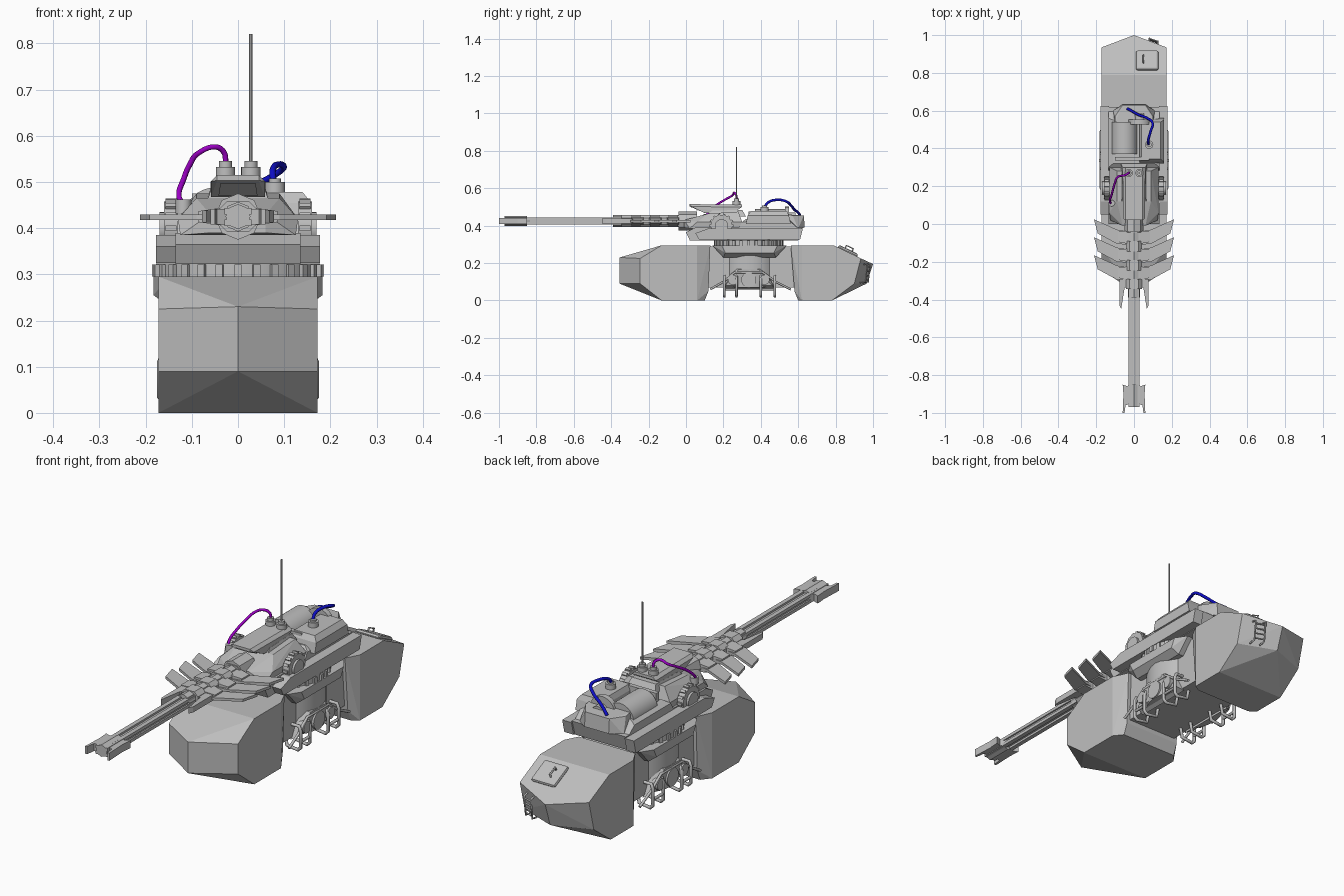
import bpy, bmesh, math
from mathutils import Vector, Matrix

if "Cube" in bpy.data.objects:
    bpy.data.objects.remove(bpy.data.objects["Cube"])


def material(name, rgb):
    m = bpy.data.materials.new(name)
    m.diffuse_color = (*rgb, 1)
    m.use_nodes = True
    m.node_tree.nodes["Principled BSDF"].inputs["Base Color"].default_value = m.diffuse_color
    return m


GREY = material("armor_grey", (0.52, 0.52, 0.52))
PURPLE = material("purple_cable", (0.33, 0.0, 0.55))
BLUE = material("blue_cable", (0.004, 0.004, 0.55))


def finish(name, bm, mat=GREY, smooth=False):
    bmesh.ops.recalc_face_normals(bm, faces=bm.faces)
    me = bpy.data.meshes.new(name)
    bm.to_mesh(me)
    bm.free()
    me.materials.append(mat)
    ob = bpy.data.objects.new(name, me)
    bpy.context.collection.objects.link(ob)
    if smooth:
        bpy.ops.object.select_all(action='DESELECT')
        ob.select_set(True)
        bpy.context.view_layer.objects.active = ob
        bpy.ops.object.shade_smooth_by_angle(angle=math.radians(35))
    return ob


def hull(name, pts, both=False):
    """Convex solid; with both=True every point is mirrored across x."""
    bm = bmesh.new()
    pts = list(pts) + ([(-x, y, z) for x, y, z in pts if x] if both else [])
    for p in pts:
        bm.verts.new(p)
    bmesh.ops.convex_hull(bm, input=bm.verts)
    bmesh.ops.dissolve_limit(bm, angle_limit=0.02, verts=bm.verts, edges=bm.edges)
    return finish(name, bm)


def box(name, x0, x1, y0, y1, z0, z1):
    return hull(name, [(x, y, z) for x in (x0, x1) for y in (y0, y1) for z in (z0, z1)])


def prism(name, outline, z0, z1):
    """Plan outline (any shape) raised from z0 to z1."""
    bm = bmesh.new()
    f = bm.faces.new([bm.verts.new((x, y, z0)) for x, y in outline])
    top = bmesh.ops.extrude_face_region(bm, geom=[f])['geom']
    bmesh.ops.translate(bm, vec=(0, 0, z1 - z0), verts=[v for v in top if isinstance(v, bmesh.types.BMVert)])
    return finish(name, bm)


def cyl(name, centre, r, depth, axis='Z', r2=None, seg=24):
    bm = bmesh.new()
    rot = {'X': Matrix.Rotation(math.pi / 2, 4, 'Y'), 'Y': Matrix.Rotation(-math.pi / 2, 4, 'X'), 'Z': Matrix()}[axis]
    bmesh.ops.create_cone(bm, cap_ends=True, segments=seg, radius1=r, radius2=r if r2 is None else r2,
                          depth=depth, matrix=Matrix.Translation(centre) @ rot)
    return finish(name, bm, smooth=seg > 8)


def tube(name, pts, r, mat=GREY, smooth=True):
    cu = bpy.data.curves.new(name, 'CURVE')
    cu.dimensions, cu.bevel_depth, cu.bevel_resolution, cu.use_fill_caps = '3D', r, 2, True
    cu.resolution_u = 5
    sp = cu.splines.new('BEZIER' if smooth else 'POLY')
    if smooth:
        sp.bezier_points.add(len(pts) - 1)
        for b, p in zip(sp.bezier_points, pts):
            b.co, b.handle_left_type, b.handle_right_type = p, 'AUTO', 'AUTO'
    else:
        sp.points.add(len(pts) - 1)
        for b, p in zip(sp.points, pts):
            b.co = (*p, 1)
    cu.materials.append(mat)
    ob = bpy.data.objects.new(name, cu)
    bpy.context.collection.objects.link(ob)
    bpy.ops.object.select_all(action='DESELECT')
    ob.select_set(True)
    bpy.context.view_layer.objects.active = ob
    bpy.ops.object.convert(target='MESH')


W = 0.172
# Front and rear hull pods with pointed ends
hull("front_pod", [(W, -.13, 0), (W, .06, 0), (W, -.13, .295), (W, .06, .295), (W, -.245, .09), (W, -.245, .225),
                   (0, -.355, .09), (0, -.355, .23), (.14, .10, 0), (.14, .12, .05), (.14, .13, .295)], True)
hull("rear_pod", [(W, .62, 0), (W, .78, 0), (W, .62, .295), (W, .79, .295), (W, .90, .09), (W, .935, .225),
                  (0, .965, .09), (0, 1, .195), (.14, .60, .0), (.14, .58, .05), (.14, .56, .295)], True)
# Middle hull and the drum under the turret
box("middle_hull", -.125, .125, .08, .62, .07, .29)
cyl("hull_drum", (0, .34, .17), .165, .20, r2=.165, seg=32)
hull("drum_collar", [(.15, .14, .295), (.15, .54, .295), (.183, .19, .295), (.183, .49, .295),
                     (.183, .21, .255), (.183, .47, .255), (.15, .2, .23), (.15, .48, .23)], True)
cyl("turret_ring", (0, .335, .308), .178, .032, seg=40)
for i in range(28):
    a = i * math.tau / 28
    t = box("ring_tooth", -.008, .008, -.008, .008, -.013, .013)
    t.matrix_world = Matrix.Translation((.178 * math.cos(a), .335 + .178 * math.sin(a), .308)) @ Matrix.Rotation(a, 4, 'Z')

# Side engines, nozzles and guard rails
for s in (-1, 1):
    hull("engine_housing", [(s * x, y, z) for x, y0, y1, z in ((.12, .2, .48, .06), (.155, .21, .46, .08),
         (.165, .28, .39, .165), (.12, .26, .42, .18)) for y in (y0, y1)])
    for y in (.25, .335, .42):
        r = .04 if y == .335 else .026
        cyl("engine_nozzle", (s * .155, y, .11), r, .03, 'X')
    for y in (.205, .27, .40, .475):
        tube("guard_rail", [(s * .11, y, .13), (s * .16, y, .13), (s * .168, y, .11), (s * .168, y, .035),
                            (s * .155, y, .022), (s * .10, y, .03), (s * .09, y, .08)], .0075, smooth=False)
    for y0, y1 in ((.205, .27), (.40, .475)):
        tube("rail_link", [(s * .166, y0, .06), (s * .166, y1, .06)], .0065, smooth=False)
    tube("rail_top", [(s * .162, y, z) for y, z in ((.13, .06), (.2, .1), (.26, .15), (.41, .15), (.48, .1), (.56, .06))],
         .006, smooth=False)
    # Long side fenders of the turret
    hull("side_fender", [(s * x, y, z) for x in (.132, .178) for y, z in
                         ((.07, .325), (.61, .325), (.05, .36), (.12, .385), (.625, .385))])
    # Trunnion wheels with raised teeth
    cyl("trunnion_wheel", (s * .145, .19, .40), .058, .03, 'X', seg=32)
    cyl("trunnion_hub", (s * .155, .19, .40), .035, .03, 'X')
    for i in range(14):
        a = i * math.tau / 14
        t = box("wheel_tooth", -.012, .012, -.006, .006, -.006, .006)
        t.matrix_world = Matrix.Translation((s * .145, .19 + .059 * math.cos(a), .40 + .059 * math.sin(a))) @ Matrix.Rotation(a, 4, 'X')

# Turret body
hull("turret_base", [(.135, .02, .322), (.135, .60, .322), (.135, 0, .365), (.135, .62, .39), (.135, .05, .39)], True)
hull("turret_front", [(.125, .02, .385), (.125, .30, .385), (.13, .06, .42), (.13, .3, .42), (.06, -.01, .39), (.06, -.01, .43),
                      (.09, .12, .465), (.09, .28, .475)], True)
hull("turret_deck", [(.135, .28, .385), (.135, .6, .385), (.135, .30, .42), (.135, .56, .42), (.11, .32, .435), (.11, .55, .435)], True)
hull("turret_bustle", [(.11, .54, .385), (.11, .60, .385), (.10, .54, .46), (.06, .635, .39), (.06, .63, .455), (.10, .57, .455)], True)
hull("equipment_box", [(x, y, z) for x0, x1, y0, y1, z in ((.03, .158, .32, .56, .41), (.03, .158, .33, .55, .455),
     (.04, .14, .345, .54, .478)) for x in (x0, x1) for y in (y0, y1)])
cyl("storage_drum", (-.05, .455, .42), .068, .17, 'Y', seg=32)
cyl("gear_wheel", (.03, .54, .44), .062, .024, 'Y', seg=20)
cyl("gear_hub", (.03, .56, .44), .03, .05, 'Y')

# Sight hood on top with a recessed front opening
hood = hull("sight_hood", [(.045, .02, .515), (.058, .03, .502), (.058, .10, .468), (.06, .24, .462), (.045, .02, .503),
                           (.06, .30, .50), (.045, .30, .513)], True)
hull("sight_slot", [(.038, .028, .496), (.042, .085, .47), (.038, .023, .498), (.042, .08, .472)], True)
hull("hood_neck", [(.07, .10, .45), (.07, .32, .45), (.06, .14, .48), (.06, .30, .485)], True)
box("hood_rear_plate", -.10, .08, .335, .355, .42, .475)

# Antenna, sockets and cables
for x in (-.027, .028):
    cyl("roof_socket", (x, .27, .52), .021, .025)
    cyl("socket_cap", (x, .27, .538), .014, .014)
cyl("antenna", (.028, .27, .68), .0038, .28, seg=8)
cyl("cable_socket", (.08, .42, .485), .022, .03)
cyl("cable_plug", (.08, .42, .502), .013, .012)
cyl("side_plug", (-.118, .11, .447), .017, .03)
tube("purple_hose", [(-.12, .105, .45), (-.128, .12, .47), (-.118, .155, .505), (-.103, .21, .54), (-.085, .25, .563),
                     (-.05, .258, .576), (-.031, .268, .565), (-.026, .272, .54)], .006, PURPLE)
tube("blue_hose", [(.077, .42, .50), (.075, .44, .525), (.088, .49, .538), (.098, .535, .53), (.07, .56, .51),
                   (.02, .58, .485), (-.015, .60, .47), (-.035, .61, .455)], .007, BLUE)

# Gun barrel: grooved tube, side rails and a jacket with clamps
Z = .425
cyl("gun_core", (0, -.46, Z), .014, 1.0, 'Y', seg=12)
for s in (-1, 1):
    for z0, z1 in ((.405, .419), (.43, .444)):
        box("barrel_rail", s * .009, s * .029, -.97, .02, z0, z1)
    box("barrel_web", s * .004, s * .022, -.95, .02, .416, .433)
    # Swept cooling fins
    for i in range(3):
        y = -.095 * i
        prism("cooling_fin", [(s * px, y + py) for px, py in ((.03, -.04), (.09, -.03), (.212, .025), (.192, -.05),
                                                            (.09, -.105), (.03, -.11))], .418, .43)
        hull("fin_root", [(s * px, y + py, z) for px, py in ((.03, -.035), (.03, -.105)) for z in (.405, .445)] +
             [(s * .085, y + py, z) for py in (-.04, -.095) for z in (.413, .437)])
    # Forward fork prongs and split muzzle
    prism("fork_prong", [(s * px, py) for px, py in ((.035, -.29), (.078, -.29), (.078, -.43), (.068, -.45), (.05, -.34), (.035, -.33))], .412, .438)
    prism("muzzle_blade", [(s * px, py) for px, py in ((.02, -.83), (.034, -.86), (.06, -.85), (.056, -.9), (.06, -1),
                                                      (.05, -1), (.045, -.96), (.02, -.95))], .408, .442)
cyl("muzzle", (0, -.91, Z), .027, .12, 'Y', seg=8)
cyl("jacket", (0, -.18, Z), .032, .42, 'Y', seg=8)
for i in range(4):
    y = .01 - .1 * i
    hull("jacket_clamp", [(.042, yy, z) for yy in (y - .055, y) for z in (.41, .44)] +
         [(.024, yy, z) for yy in (y - .055, y) for z in (.392, .458)], True)
cyl("mantlet", (0, .01, Z), .05, .1, 'Y', seg=8)

# Rear hatch lying on the slope, with handle
slope = Matrix.Translation((.07, .865, .262)) @ Matrix.Rotation(-math.atan(.48), 4, 'X')
hatch = box("rear_hatch", -.06, .06, -.058, .058, -.01, .012)
hatch.matrix_world = slope
bev = hatch.modifiers.new("rounding", 'BEVEL')
bev.width, bev.segments = .012, 2
tube("hatch_handle", [slope @ Vector(p) for p in ((-.02, -.02, .01), (-.02, -.02, .026), (-.02, .02, .026), (-.02, .02, .01))], .004, smooth=False)

# Rear ladder
for x in (.082, .125):
    y = .985 - (x - .08) * .35
    tube("ladder_rail", [(x, y - .02, .195), (x, y, .19), (x, y - .01, .10), (x, y - .04, .095)], .004, smooth=False)
for i in range(4):
    z = .11 + .023 * i
    tube("ladder_rung", [(.082, .973 + .003 * i, z), (.125, .958 + .003 * i, z)], .0035, smooth=False)
